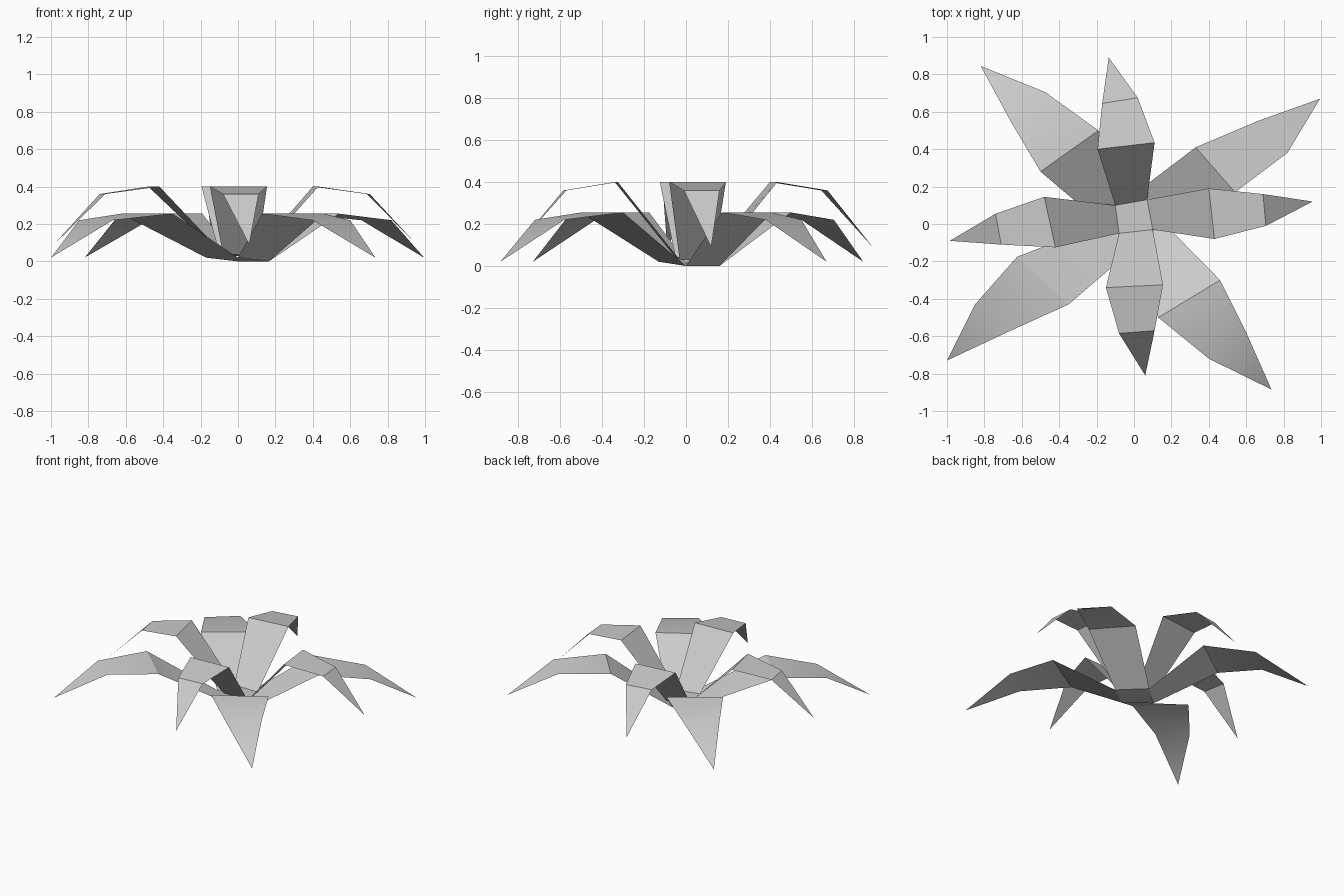
import bpy
import bmesh

cube = bpy.data.objects.get("Cube")
if cube:
    bpy.data.objects.remove(cube, do_unlink=True)

# One plain grey for the whole plant
grey = bpy.data.materials.new("leaf grey")
grey.use_nodes = True
grey.diffuse_color = (0.6, 0.6, 0.6, 1)
grey.node_tree.nodes["Principled BSDF"].inputs["Base Color"].default_value = (0.6, 0.6, 0.6, 1)


def rosette(name, base, base_heights, leaves, heights):
    """Build a square heart with one arching, pointed leaf folded out of each side.

    Each leaf outline is: left and right at the bend, left and right at the
    shoulder, then the tip. Heights are given for bend, shoulder and tip.
    """
    bm = bmesh.new()
    heart = [bm.verts.new((x, y, z)) for (x, y), z in zip(base, base_heights)]
    bm.faces.new(heart)
    bend_z, shoulder_z, tip_z = heights
    levels = (bend_z, bend_z, shoulder_z, shoulder_z, tip_z)
    for i, outline in enumerate(leaves):
        left, right = heart[i], heart[(i + 1) % len(heart)]
        points = [bm.verts.new((x, y, z)) for (x, y), z in zip(outline, levels)]
        bend_l, bend_r, shoulder_l, shoulder_r, tip = points
        bm.faces.new((right, left, bend_l, bend_r))
        bm.faces.new((bend_r, bend_l, shoulder_l, shoulder_r))
        bm.faces.new((shoulder_r, shoulder_l, tip))
    mesh = bpy.data.meshes.new(name)
    bm.to_mesh(mesh)
    bm.free()
    mesh.materials.append(grey)
    obj = bpy.data.objects.new(name, mesh)
    bpy.context.collection.objects.link(obj)
    # Soft shading along the leaves, crisp at the strong folds
    bpy.ops.object.select_all(action="DESELECT")
    obj.select_set(True)
    bpy.context.view_layer.objects.active = obj
    bpy.ops.object.shade_smooth_by_angle()
    return obj


# Upper leaves: front, left side (+x), back, right side (-x)
rosette(
    "upper_leaves",
    [(-0.08, -0.05), (0.1, -0.03), (0.07, 0.13), (-0.1, 0.1)],
    (0.04, 0.03, 0.02, 0.04),
    [
        [(-0.15, -0.34), (0.155, -0.325), (-0.08, -0.585), (0.11, -0.57), (0.06, -0.81)],
        [(0.43, -0.08), (0.4, 0.19), (0.705, -0.01), (0.69, 0.16), (0.955, 0.12)],
        [(0.11, 0.435), (-0.195, 0.4), (0.02, 0.675), (-0.17, 0.645), (-0.135, 0.89)],
        [(-0.48, 0.145), (-0.42, -0.125), (-0.74, 0.055), (-0.71, -0.11), (-0.985, -0.09)],
    ],
    (0.4, 0.36, 0.09),
)

# Lower leaves: the four diagonals, lying wider and flatter
rosette(
    "lower_leaves",
    [(0, -0.13), (0.165, 0), (0, 0.16), (-0.17, 0)],
    (0.02, 0, 0, 0.02),
    [
        [(0.13, -0.5), (0.46, -0.3), (0.4, -0.72), (0.6, -0.58), (0.735, -0.885)],
        [(0.54, 0.17), (0.33, 0.41), (0.82, 0.38), (0.66, 0.55), (0.995, 0.67)],
        [(-0.19, 0.5), (-0.5, 0.28), (-0.475, 0.705), (-0.66, 0.55), (-0.82, 0.845)],
        [(-0.625, -0.175), (-0.35, -0.43), (-0.85, -0.43), (-0.67, -0.575), (-1, -0.73)],
    ],
    (0.255, 0.22, 0.02),
)
